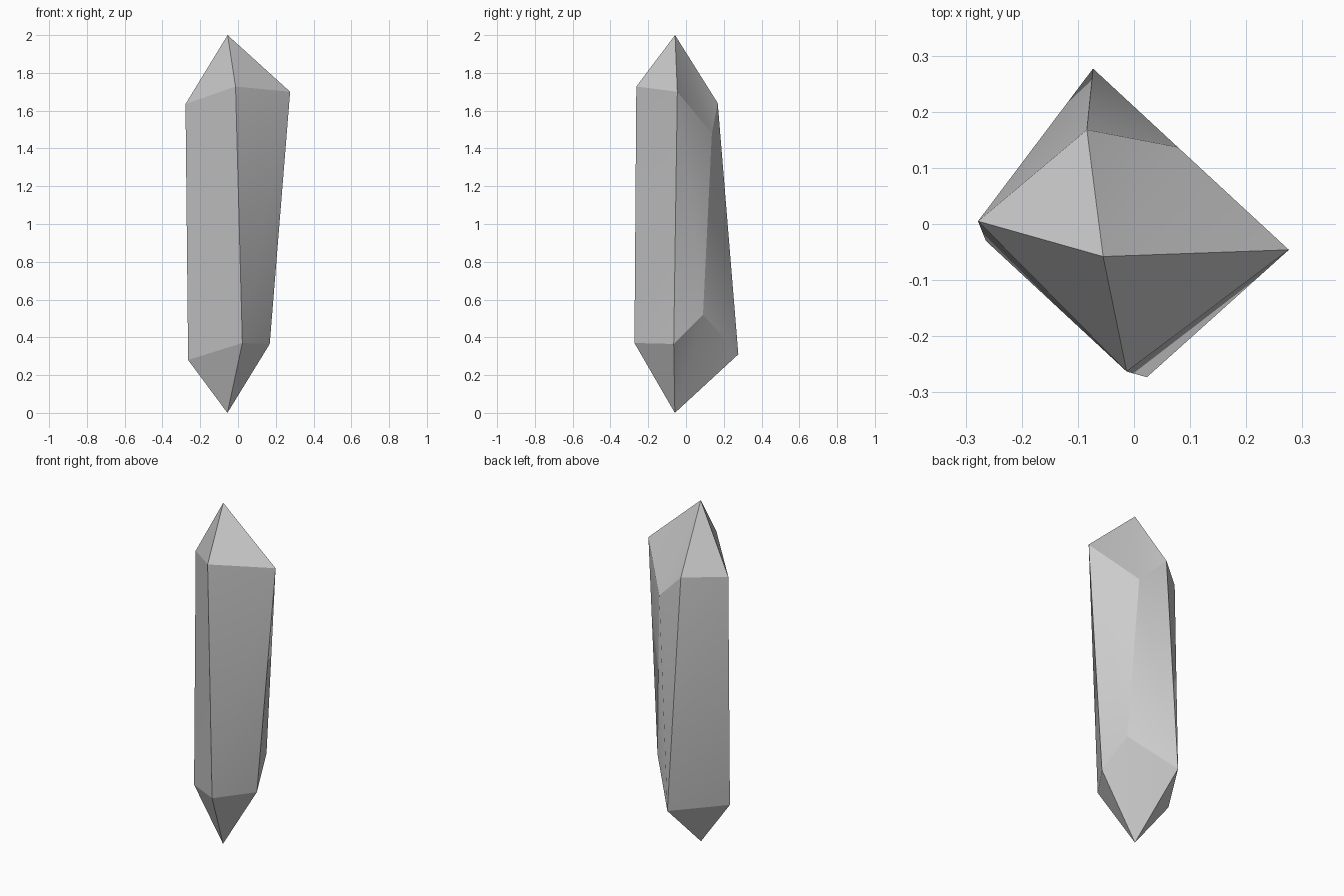
import bpy, bmesh

if "Cube" in bpy.data.objects:
    bpy.data.objects.remove(bpy.data.objects["Cube"])

# irregular five-sided crystal: upper and lower rings, counter-clockwise from above
upper = [(-0.278, 0.005, 1.635), (-0.013, -0.263, 1.728), (0.276, -0.046, 1.70),
         (0.078, 0.137, 1.48), (-0.084, 0.168, 1.64)]
lower = [(-0.264, -0.03, 0.28), (0.023, -0.273, 0.37), (0.168, -0.065, 0.365),
         (0.122, 0.09, 0.52), (-0.073, 0.277, 0.31)]
rising = (True, True, False, False, True)  # which way each shaft facet folds
FLUSH = 3                                  # low corner that blends into the points

bm = bmesh.new()
top = [bm.verts.new(p) for p in upper]
bot = [bm.verts.new(p) for p in lower]
tip = bm.verts.new((-0.055, -0.058, 2.0))
base = bm.verts.new((-0.056, -0.059, 0.0))

# point facets and split shaft facets, folded outwards
for i in range(5):
    j = (i + 1) % 5
    bm.faces.new((top[i], top[j], tip))
    bm.faces.new((bot[j], bot[i], base))
    if rising[i]:
        bm.faces.new((bot[i], bot[j], top[j]))
        bm.faces.new((bot[i], top[j], top[i]))
    else:
        bm.faces.new((bot[i], bot[j], top[i]))
        bm.faces.new((bot[j], top[j], top[i]))

# crisp crystal edges; only the folds inside a facet stay soft
for f in bm.faces:
    f.smooth = True
for i in range(5):
    j = (i + 1) % 5
    crisp = [(top[i], top[j]), (bot[i], bot[j]), (top[i], bot[i])]
    if i != FLUSH:
        crisp += [(top[i], tip), (bot[i], base)]
    for pair in crisp:
        bm.edges.get(pair).smooth = False

mesh = bpy.data.meshes.new("crystal")
bm.to_mesh(mesh)
bm.free()
crystal = bpy.data.objects.new("crystal", mesh)
bpy.context.collection.objects.link(crystal)
